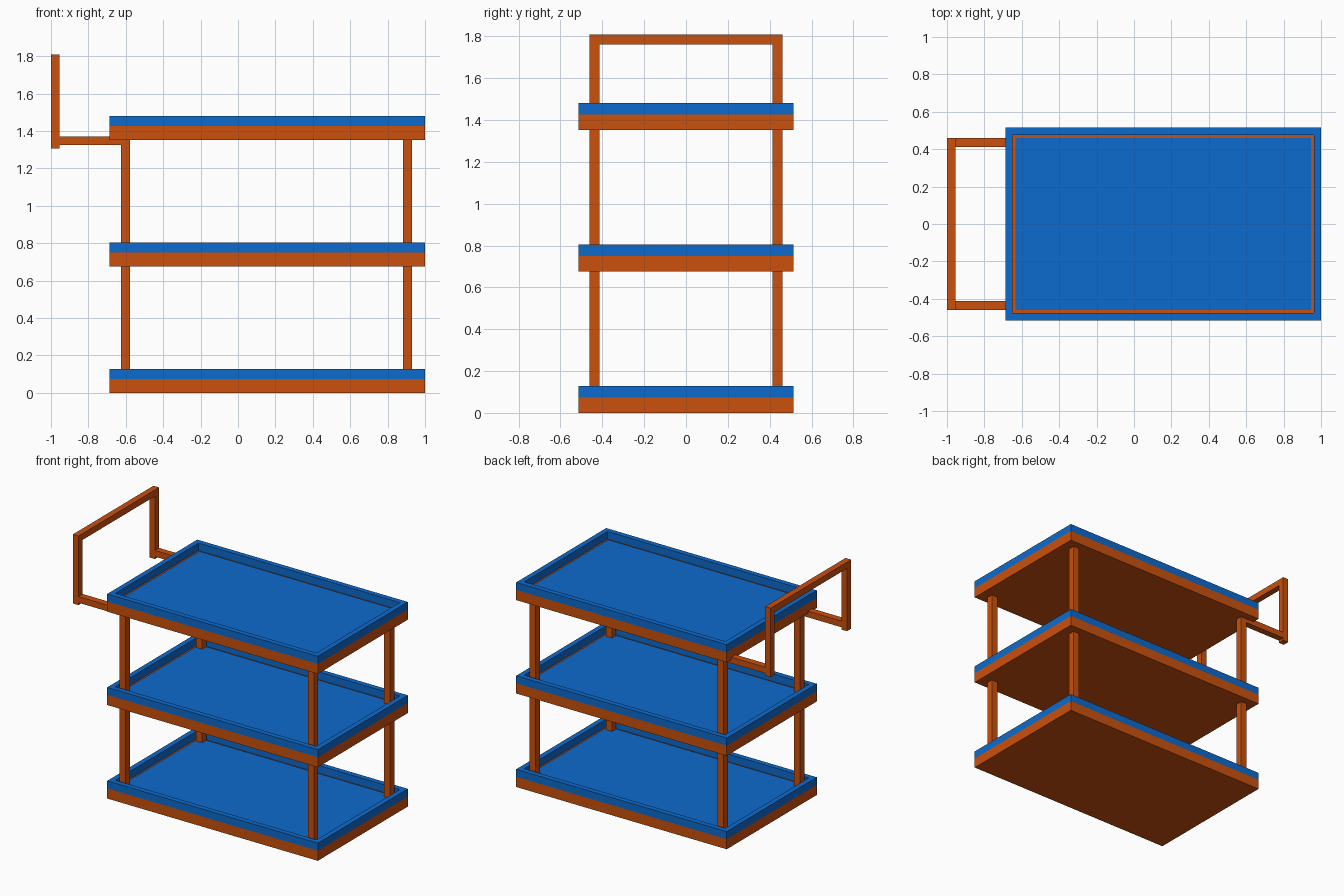
import bpy, bmesh

if "Cube" in bpy.data.objects:
    bpy.data.objects.remove(bpy.data.objects["Cube"])


def material(name, rgb):
    m = bpy.data.materials.new(name)
    m.diffuse_color = (*rgb, 1)
    m.use_nodes = True
    m.node_tree.nodes["Principled BSDF"].inputs["Base Color"].default_value = m.diffuse_color
    return m


orange = material("burnt orange", (0.60, 0.082, 0.004))
blue = material("bright blue", (0.004, 0.145, 0.61))


def finish(bm, name, mat):
    mesh = bpy.data.meshes.new(name)
    bmesh.ops.recalc_face_normals(bm, faces=bm.faces)
    bm.to_mesh(mesh)
    bm.free()
    mesh.materials.append(mat)
    ob = bpy.data.objects.new(name, mesh)
    bpy.context.collection.objects.link(ob)
    return ob


def box(name, mat, x, y, z):
    """Box from (min, max) ranges on each axis."""
    bm = bmesh.new()
    bmesh.ops.create_cube(bm, size=1)
    for v in bm.verts:
        v.co = [r[0] if c < 0 else r[1] for c, r in zip(v.co, (x, y, z))]
    return finish(bm, name, mat)


def frame(name, mat, x, y, z, width):
    """Rectangular ring with mitred corners."""
    bm = bmesh.new()
    loops = []
    for inset, height in ((0, z[0]), (0, z[1]), (width, z[1]), (width, z[0])):
        x0, x1, y0, y1 = x[0] + inset, x[1] - inset, y[0] + inset, y[1] - inset
        loops.append([bm.verts.new((px, py, height)) for px, py in
                      ((x0, y0), (x1, y0), (x1, y1), (x0, y1))])
    for i in range(4):
        a, b = loops[i], loops[(i + 1) % 4]
        for j in range(4):
            k = (j + 1) % 4
            bm.faces.new((a[j], a[k], b[k], b[j]))
    return finish(bm, name, mat)


X, Y = (-0.687, 1.0), (-0.515, 0.515)
RIM, GAP = 0.038, 0.054

# Three trays: orange base, blue rim and inset blue floor mat
for label, z in (("bottom", 0.0), ("middle", 0.677), ("top", 1.353)):
    box(label + "_tray_base", orange, X, Y, (z, z + 0.073))
    frame(label + "_tray_rim", blue, X, Y, (z + 0.073, z + 0.128), RIM)
    box(label + "_tray_mat", blue, (X[0] + GAP, X[1] - GAP),
        (Y[0] + GAP, Y[1] - GAP), (z + 0.073, z + 0.079))

# Posts between the trays, and the push handle sides
for side, y in (("front", (-0.461, -0.413)), ("back", (0.413, 0.461))):
    for end, x in (("left", (-0.625, -0.577)), ("right", (0.882, 0.930))):
        box(f"{side}_{end}_lower_post", orange, x, y, (0.07, 0.68))
        box(f"{side}_{end}_upper_post", orange, x, y, (0.747, 1.356))
    box(side + "_handle_arm", orange, (-0.957, -0.577), y, (1.325, 1.37))
    box(side + "_handle_upright", orange, (-1.0, -0.955), y, (1.308, 1.808))

# Handle grip
box("handle_grip", orange, (-1.0, -0.955), (-0.413, 0.413), (1.762, 1.808))
